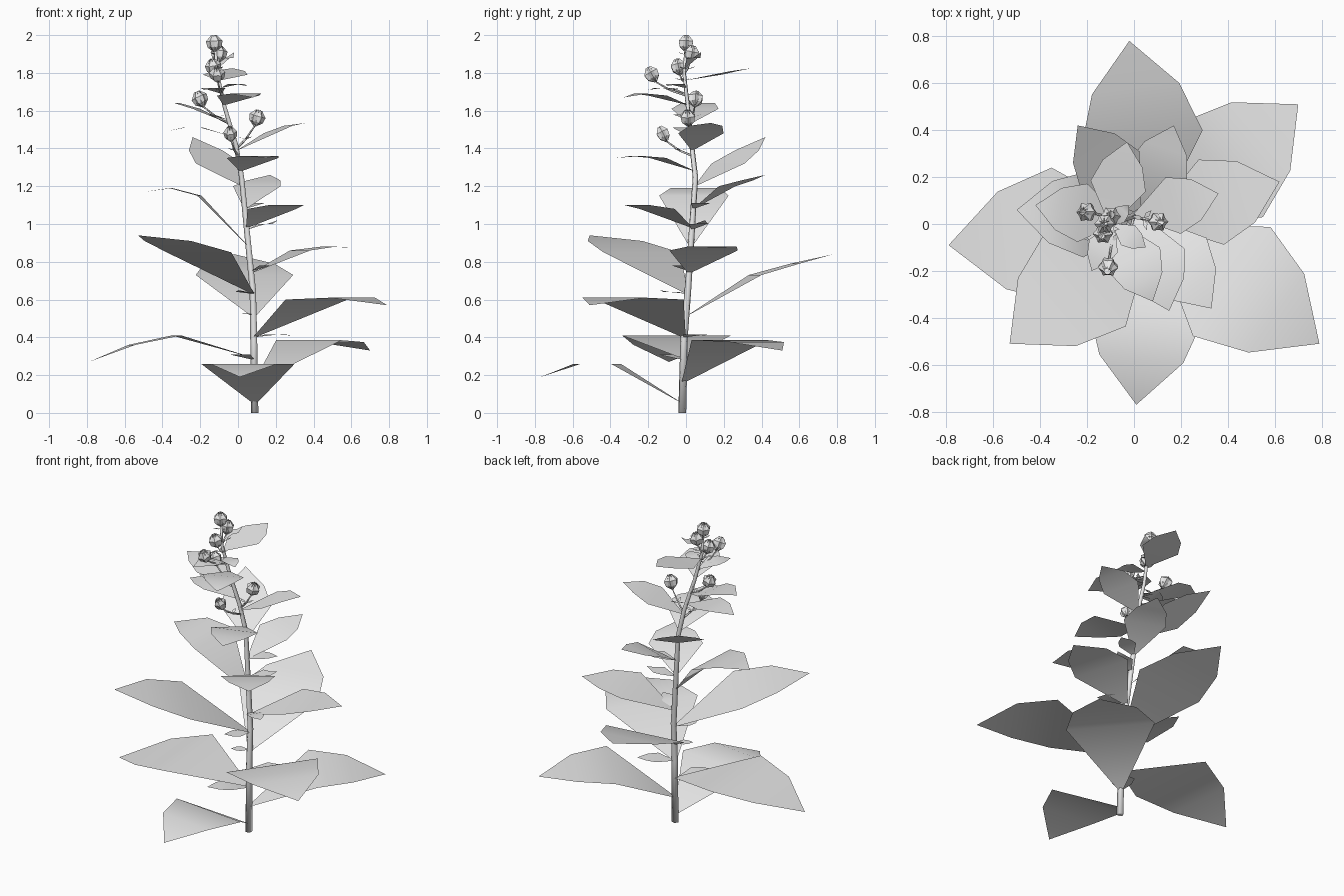
import bpy, bmesh, math
from mathutils import Vector

cube = bpy.data.objects.get("Cube")
if cube:
    bpy.data.objects.remove(cube)

grey = bpy.data.materials.new("plain_grey")
grey.use_nodes = True
grey.diffuse_color = (0.8, 0.8, 0.8, 1)
grey.node_tree.nodes["Principled BSDF"].inputs["Base Color"].default_value = (0.8, 0.8, 0.8, 1)

# Stem centre line, bottom to top
STEM = [Vector(p) for p in (
    (.09, -.02, 0), (.085, -.01, .4), (.08, .01, .65), (.05, .03, .95),
    (.02, .05, 1.25), (-.01, .03, 1.42), (-.07, .01, 1.62), (-.11, -.01, 1.8), (-.12, 0, 1.93))]


def stem_at(z):
    for a, b in zip(STEM, STEM[1:]):
        if z <= b.z:
            return a.lerp(b, (z - a.z) / (b.z - a.z))
    return STEM[-1].copy()


def finish(bm, name, smooth=True):
    mesh = bpy.data.meshes.new(name)
    bm.to_mesh(mesh)
    bm.free()
    mesh.materials.append(grey)
    for f in mesh.polygons:
        f.use_smooth = smooth
    obj = bpy.data.objects.new(name, mesh)
    bpy.context.collection.objects.link(obj)
    return obj


def tube(name, points, r0, r1, sides=5):
    bm = bmesh.new()
    rings = []
    for i, p in enumerate(points):
        a = points[max(i - 1, 0)]
        b = points[min(i + 1, len(points) - 1)]
        d = (b - a).normalized()
        u = d.cross(Vector((0, 1, 0))).normalized()
        v = d.cross(u)
        r = r0 + (r1 - r0) * i / (len(points) - 1)
        rings.append([bm.verts.new(p + r * (u * math.cos(t) + v * math.sin(t)))
                      for t in (math.tau * k / sides for k in range(sides))])
    for lo, hi in zip(rings, rings[1:]):
        for k in range(sides):
            j = (k + 1) % sides
            bm.faces.new((lo[k], lo[j], hi[j], hi[k]))
    bm.faces.new(rings[0])
    bm.faces.new(rings[-1])
    bmesh.ops.recalc_face_normals(bm, faces=bm.faces)
    return finish(bm, name)


def leaf(name, z0, tip, z1, z2, wide=.33):
    """Pointed leaf: narrow base, two cross rows, tip."""
    base = stem_at(z0)
    tip = Vector(tip)
    run = (tip - base).to_2d()
    side = Vector((-run.y, run.x, 0))
    bm = bmesh.new()
    rows = []
    for t, w, z in ((0, .012, z0), (.47, wide, z1), (.74, wide * .72, z2)):
        c = Vector((base.x + run.x * t, base.y + run.y * t, z))
        rows.append([bm.verts.new(c - side * w), bm.verts.new(c + side * w)])
    for a, b in zip(rows, rows[1:]):
        bm.faces.new((a[0], b[0], b[1], a[1]))
    bm.faces.new((rows[2][0], bm.verts.new(tip), rows[2][1]))
    return finish(bm, name)


def bud(name, centre, axis, r=.04, h=.1, petals=6):
    """Closed flower of overlapping curved petals."""
    q = Vector((0, 0, 1)).rotation_difference(axis)
    bm = bmesh.new()
    for k in range(petals):
        a = math.tau * k / petals
        rows = []
        for t, rad, spread in ((0, .12, .3), (.3, .85, .5), (.65, 1, .55), (1, .35, .4)):
            row = []
            for s, push in ((-1, .85), (0, 1.1), (1, .85)):
                ang = a + s * spread
                p = Vector((math.cos(ang) * r * rad * push,
                            math.sin(ang) * r * rad * push, (t - .5) * h))
                row.append(bm.verts.new(centre + q @ p))
            rows.append(row)
        for lo, hi in zip(rows, rows[1:]):
            for i in range(2):
                bm.faces.new((lo[i], lo[i + 1], hi[i + 1], hi[i]))
    return finish(bm, name, False)


tube("main_stem", STEM, .022, .008)

# Large leaves, spiralling up the stem: base height, tip, row heights
LEAVES = [
    (.05, (.01, -.77, .19), .26, .26),
    (.16, (.70, .51, .33), .385, .375),
    (.29, (-.79, -.09, .27), .41, .36),
    (.40, (.79, -.51, .57), .60, .61),
    (.51, (-.02, .78, .84), .73, .79),
    (.63, (-.53, -.51, .94), .85, .91),
    (.74, (.62, .18, .875), .86, .88),
    (.88, (-.50, .06, 1.17), 1.15, 1.19),
    (.98, (.33, -.36, 1.10), 1.08, 1.10),
    (1.08, (.17, .42, 1.26), 1.20, 1.23),
    (1.20, (-.24, .42, 1.46), 1.32, 1.39),
    (1.28, (.15, -.37, 1.35), 1.35, 1.36),
    (1.39, (.36, .13, 1.535), 1.48, 1.52),
    (1.53, (-.42, .08, 1.64), 1.61, 1.64),
    (1.63, (.08, -.33, 1.67), 1.68, 1.69),
    (1.76, (-.03, .35, 1.825), 1.79, 1.81),
]
for n, args in enumerate(LEAVES):
    leaf(f"large_leaf_{n + 1}", *args)

# Small leaves at the joints
SMALL = [
    (.28, (-.08, -.2, .31), .31), (.40, (.28, .1, .41), .415),
    (.52, (-.01, -.06, .525), .525), (.63, (.0, -.14, .65), .64),
    (.75, (.22, -.08, .78), .78), (.97, (.21, .1, 1.02), 1.0),
    (1.08, (.2, .12, 1.11), 1.11), (1.46, (-.38, .05, 1.49), 1.51),
    (1.55, (-.25, -.04, 1.58), 1.58), (1.72, (.05, -.1, 1.73), 1.74),
    (1.69, (-.18, -.2, 1.71), 1.72), (1.82, (-.02, .08, 1.91), 1.88),
]
for n, (z0, tip, z1) in enumerate(SMALL):
    leaf(f"small_leaf_{n + 1}", z0, tip, z1, z1, .3)

# Flower buds on thin stalks: centre and stalk base height
BUDS = [
    ((-.125, 0, 1.955), 1.9), ((-.10, .03, 1.9), 1.8), ((-.13, -.04, 1.83), 1.75),
    ((-.11, -.18, 1.79), 1.68), ((-.20, .05, 1.66), 1.53),
    ((.10, .01, 1.56), 1.4), ((-.04, -.12, 1.475), 1.36),
]
for n, (centre, z) in enumerate(BUDS):
    c = Vector(centre)
    root = stem_at(z)
    axis = ((c - root).normalized() + Vector((0, 0, 1))).normalized()
    foot = c - axis * .045
    mid = root.lerp(foot, .5) - Vector((0, 0, .01))
    tube(f"bud_stalk_{n + 1}", [root, mid, foot], .007, .004, 4)
    bud(f"flower_bud_{n + 1}", c, axis, r=.034 if n == 6 else .04, h=.09)
    # Tiny bracts under each bud
    for s in range(3):
        a = math.tau * s / 3 + n
        bm = bmesh.new()
        out = Vector((math.cos(a), math.sin(a), .3))
        w = Vector((-math.sin(a), math.cos(a), 0)) * .01
        bm.faces.new([bm.verts.new(p) for p in (
            mid, mid + out * .025 + w, mid + out * .05, mid + out * .025 - w)])
        finish(bm, f"bract_{n + 1}_{s + 1}", False)
